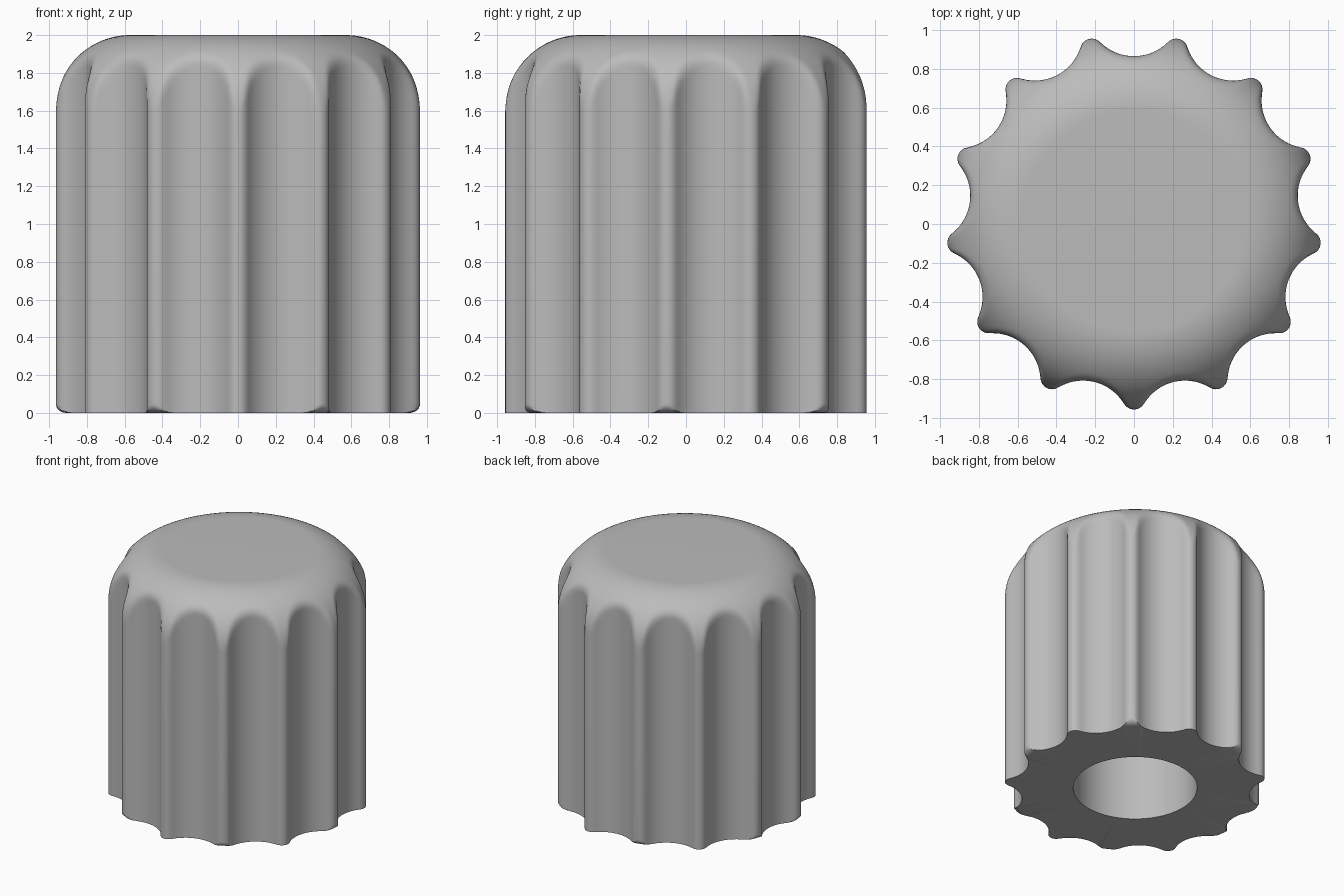
import bpy
import bmesh
from math import sin, cos, sqrt, pi, tau, atan2

default = bpy.data.objects.get("Cube")
if default:
    bpy.data.objects.remove(default, do_unlink=True)

# Main dimensions
ridges = 13
columns_per_ridge = 32
tip_radius, ridge_round = 0.97, 0.06
flute_centre, flute_round = 1.10, 0.247
height, dome_round = 2.0, 0.4
hole_radius, hole_depth = 0.46, 1.4
foot_round = 0.05
rounded_feet = {1, 3, 5, 7, 9, 10, 12}
centre_y = 0.013

pitch = tau / ridges
ridge_centre = tip_radius - ridge_round

# Angle where the ridge arc runs tangentially into the flute arc
share = ridge_round / (ridge_round + flute_round)
join_x = ridge_centre + share * (flute_centre * cos(pitch / 2) - ridge_centre)
join_y = share * flute_centre * sin(pitch / 2)
join_angle = atan2(join_y, join_x)


def fluted_radius(offset):
    """Radius of the fluted outline at an angle measured from a ridge tip."""
    offset = abs(offset)
    if offset < join_angle:
        side = ridge_centre * sin(offset)
        return ridge_centre * cos(offset) + sqrt(ridge_round ** 2 - side ** 2)
    turn = pitch / 2 - offset
    side = flute_centre * sin(turn)
    return flute_centre * cos(turn) - sqrt(flute_round ** 2 - side ** 2)


def soft_min(a, b, width):
    if width <= 0:
        return min(a, b)
    overlap = max(width - abs(a - b), 0) / width
    return min(a, b) - overlap ** 2 * width / 4


def outer_radius(ridge, offset, z):
    radius = fluted_radius(offset)
    rise = z - (height - dome_round)
    if rise > 0:
        dome = tip_radius - dome_round + sqrt(max(dome_round ** 2 - rise ** 2, 0))
        return soft_min(radius, dome, 0.04 * min(rise / 0.2, 1))
    if z < foot_round and ridge in rounded_feet:
        drop = 1 - z / foot_round
        radius = min(radius, tip_radius - ridge_round * (1 - sqrt(1 - drop ** 2)))
    return radius


# Row heights: rounded feet, straight sides, then the dome arc
foot_rows = [foot_round * (1 - cos(i / 6 * pi / 2)) for i in range(7)]
dome_rows = [height - dome_round + dome_round * sin(i / 36 * pi / 2) for i in range(37)]
rows = foot_rows + [0.8] + dome_rows

# Knob body with fluted sides, flat top and blind socket
bm = bmesh.new()


def make_ring(radius_at, z):
    ring = []
    for ridge in range(ridges):
        for step in range(columns_per_ridge):
            offset = (step / columns_per_ridge - 0.5) * pitch
            angle = ridge * pitch + offset - pi / 2
            r = radius_at(ridge, offset, z)
            ring.append(bm.verts.new((r * cos(angle), r * sin(angle) + centre_y, z)))
    return ring


def socket_radius(ridge, offset, z):
    return hole_radius


rings = [make_ring(socket_radius, hole_depth), make_ring(socket_radius, 0)]
rings += [make_ring(outer_radius, z) for z in rows]
for lower, upper in zip(rings, rings[1:]):
    for i in range(len(lower)):
        j = (i + 1) % len(lower)
        bm.faces.new((lower[i], lower[j], upper[j], upper[i]))
bm.faces.new(rings[-1])
bm.faces.new(list(reversed(rings[0])))
bmesh.ops.recalc_face_normals(bm, faces=bm.faces[:])

mesh = bpy.data.meshes.new("knob_body")
bm.to_mesh(mesh)
bm.free()
knob = bpy.data.objects.new("knob_body", mesh)
bpy.context.collection.objects.link(knob)

# Plain grey material
grey = bpy.data.materials.new("plain_grey")
grey.use_nodes = True
colour = (0.5, 0.5, 0.5, 1)
grey.diffuse_color = colour
grey.node_tree.nodes["Principled BSDF"].inputs["Base Color"].default_value = colour
mesh.materials.append(grey)

# Smooth shading with crisp rims
bpy.ops.object.select_all(action="DESELECT")
knob.select_set(True)
bpy.context.view_layer.objects.active = knob
bpy.ops.object.shade_smooth_by_angle(angle=pi / 6)
